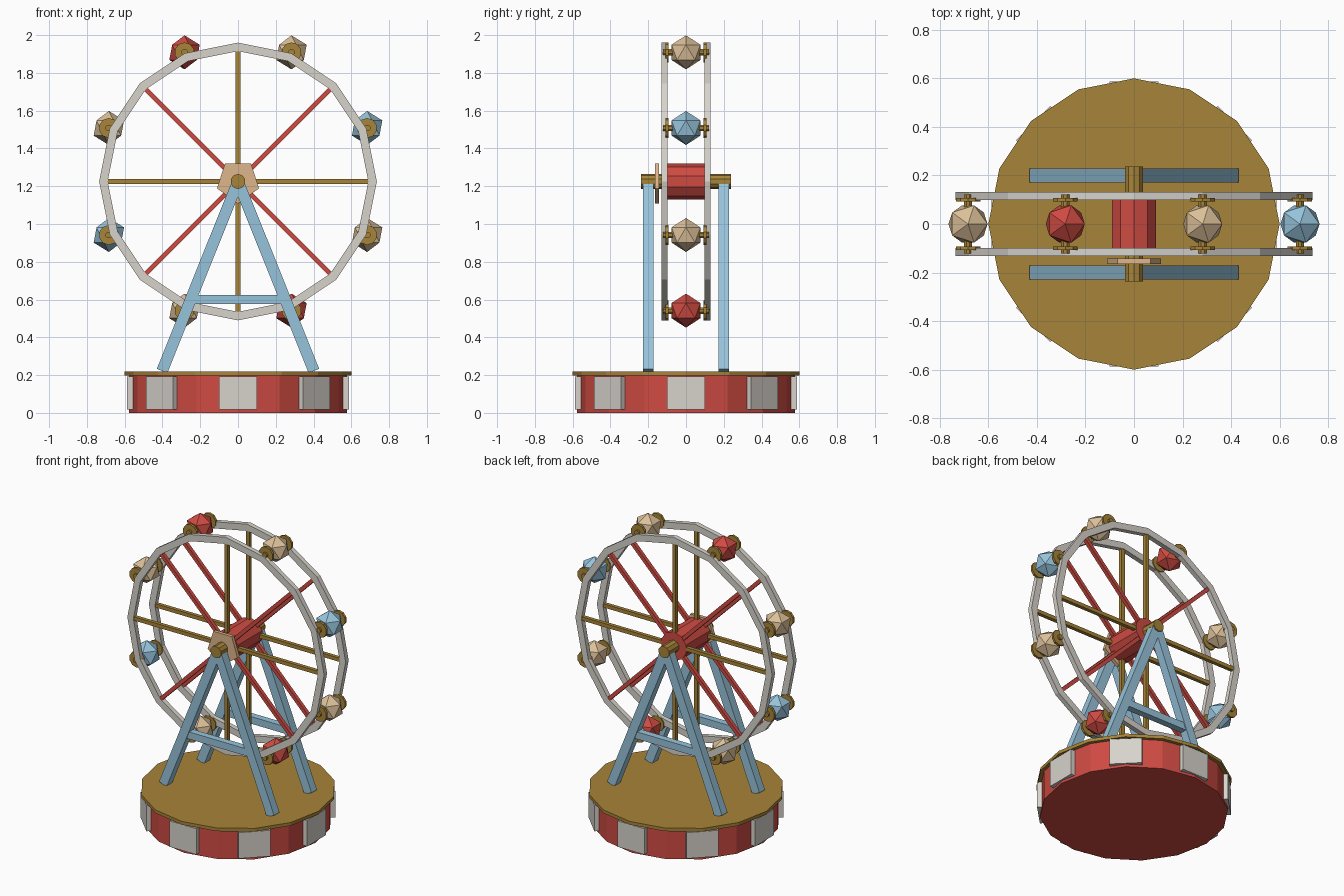
import bpy, bmesh, math
from mathutils import Matrix, Vector

if "Cube" in bpy.data.objects:
    bpy.data.objects.remove(bpy.data.objects["Cube"])


def material(name, r, g, b):
    m = bpy.data.materials.new(name)
    m.diffuse_color = (r, g, b, 1)
    m.use_nodes = True
    m.node_tree.nodes["Principled BSDF"].inputs["Base Color"].default_value = m.diffuse_color
    return m


RED = material("red", 0.62, 0.07, 0.055)
GOLD = material("gold", 0.39, 0.23, 0.04)
BLUE = material("light blue", 0.31, 0.55, 0.71)
CREAM = material("cream", 0.72, 0.53, 0.32)
PEACH = material("peach", 0.73, 0.47, 0.26)
WHITE = material("off white", 0.68, 0.65, 0.60)

AXIS_Z = 1.225


def finish(name, bm, mat):
    bmesh.ops.recalc_face_normals(bm, faces=bm.faces)
    me = bpy.data.meshes.new(name)
    bm.to_mesh(me)
    bm.free()
    me.materials.append(mat)
    ob = bpy.data.objects.new(name, me)
    bpy.context.collection.objects.link(ob)
    return ob


def ngon(n, r, start=90, cx=0, cz=0):
    return [(cx + r * math.cos(math.radians(start) + math.tau * i / n),
             cz + r * math.sin(math.radians(start) + math.tau * i / n)) for i in range(n)]


def prism(name, pts, lo, hi, mat, upright=False):
    """Extrude a profile along y (profile in x,z) or along z (profile in x,y)."""
    bm = bmesh.new()
    place = (lambda p, t: (p[0], p[1], t)) if upright else (lambda p, t: (p[0], t, p[1]))
    a = [bm.verts.new(place(p, lo)) for p in pts]
    b = [bm.verts.new(place(p, hi)) for p in pts]
    bm.faces.new(a)
    bm.faces.new(b)
    for i in range(len(pts)):
        j = (i + 1) % len(pts)
        bm.faces.new((a[i], a[j], b[j], b[i]))
    return finish(name, bm, mat)


def beam(name, p, q, width, y, depth, mat):
    """Square-ended bar between two points in the x,z plane."""
    p, q = Vector(p), Vector(q)
    d = (q - p).normalized()
    n = Vector((-d.y, d.x)) * width / 2
    return prism(name, [p + n, p - n, q - n, q + n], y - depth / 2, y + depth / 2, mat)


def ring(name, n, r_in, r_out, y, depth, mat):
    bm = bmesh.new()
    loops = []
    for r, yy in ((r_in, y - depth / 2), (r_out, y - depth / 2),
                  (r_out, y + depth / 2), (r_in, y + depth / 2)):
        loops.append([bm.verts.new((x, yy, z)) for x, z in ngon(n, r, 90, 0, AXIS_Z)])
    for k in range(4):
        a, b = loops[k], loops[(k + 1) % 4]
        for i in range(n):
            j = (i + 1) % n
            bm.faces.new((a[i], a[j], b[j], b[i]))
    return finish(name, bm, mat)


# Round base with deck and panels
prism("base_drum", ngon(16, 0.577), 0, 0.2, RED, True)
prism("base_deck", ngon(16, 0.6), 0.198, 0.22, GOLD, True)
for i in range(8):
    bm = bmesh.new()
    bmesh.ops.create_cube(bm, size=1, matrix=Matrix.Rotation(math.tau * i / 8, 4, 'Z')
                          @ Matrix.Translation((0.572, 0, 0.105))
                          @ Matrix.Diagonal((0.03, 0.2, 0.175, 1)))
    finish("base_panel", bm, WHITE)

# Hub, axle and front plate
prism("hub", ngon(10, 0.095, 90, 0, AXIS_Z), -0.13, 0.13, RED)
prism("axle", ngon(10, 0.04, 90, 0, AXIS_Z), -0.237, 0.237, GOLD)
prism("hub_plate", ngon(5, 0.117, -90, 0, AXIS_Z), -0.165, -0.142, PEACH)

for side in (-1, 1):
    # A-frame supports
    y = 0.2 * side
    for s in (-1, 1):
        beam("support_leg", (0.402 * s, 0.222), (0, AXIS_Z), 0.06, y, 0.057, BLUE)
    beam("support_crossbar", (-0.25, 0.6), (0.25, 0.6), 0.048, y, 0.045, BLUE)

    # Wheel rim and spokes
    y = 0.115 * side
    ring("wheel_rim", 16, 0.69, 0.735, y, 0.032, WHITE)
    for i in range(8):
        a = math.tau * i / 8
        d = Vector((math.cos(a), math.sin(a)))
        c = Vector((0, AXIS_Z))
        beam("spoke", c + d * 0.05, c + d * 0.7, 0.025, y, 0.025, RED if i % 2 else GOLD)

# Cabins with pins and end discs
cabin_colours = [BLUE, CREAM, RED, CREAM]
for i in range(8):
    a = math.radians(22.5 + 45 * i)
    x, z = 0.74 * math.cos(a), AXIS_Z + 0.74 * math.sin(a)
    bm = bmesh.new()
    bmesh.ops.create_icosphere(bm, subdivisions=1, radius=0.09,
                               matrix=Matrix.Translation((x, 0, z)))
    finish("cabin", bm, cabin_colours[i % 4])
    prism("cabin_pin", ngon(8, 0.018, 22.5, x, z), -0.122, 0.122, GOLD)
    for s in (-1, 1):
        lo, hi = sorted((0.092 * s, 0.108 * s))
        prism("cabin_disc", ngon(10, 0.053, 90, x, z), lo, hi, GOLD)
